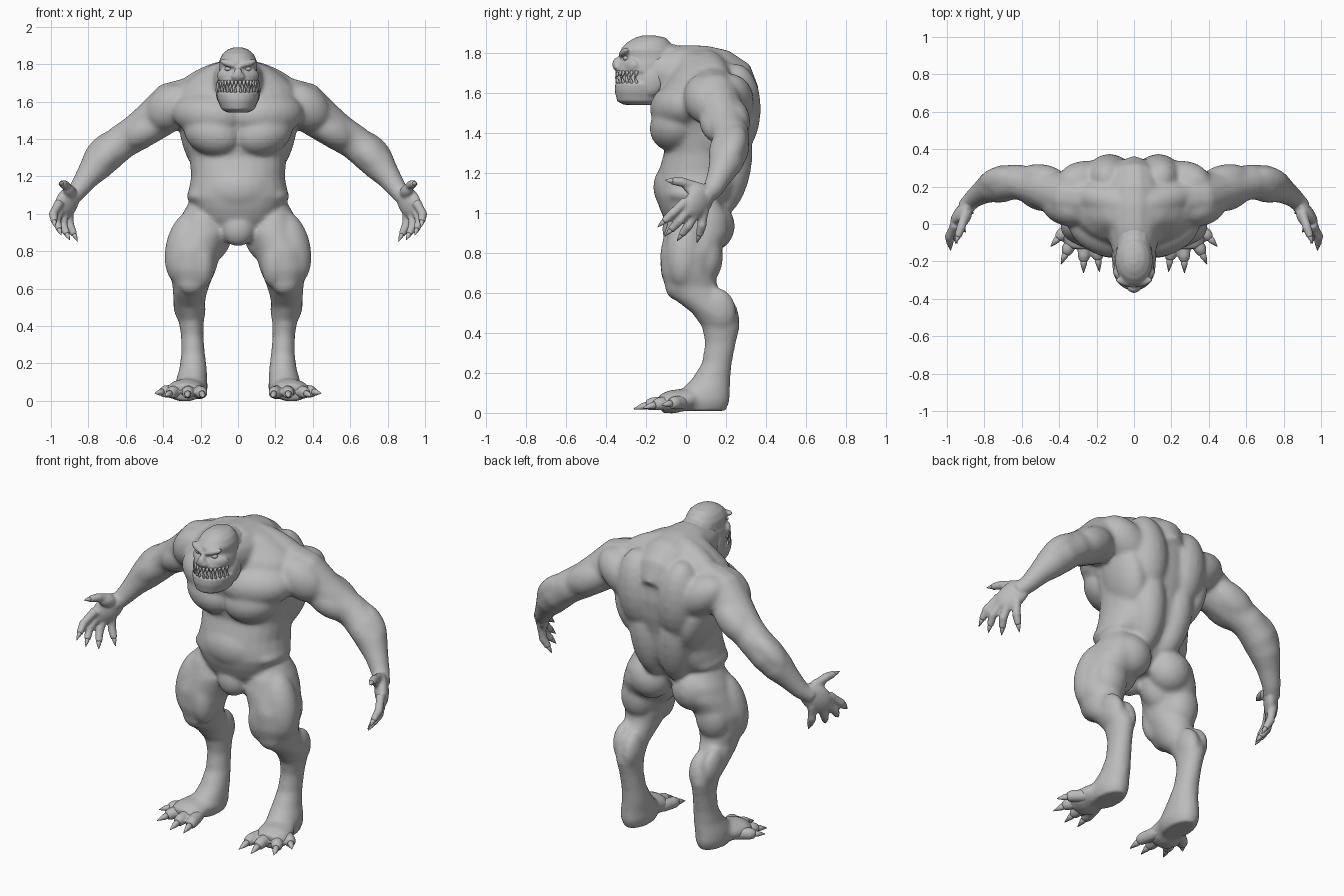
import bpy, bmesh, math
from mathutils import Vector, Matrix

skin = bpy.data.materials.new("grey_skin")
skin.diffuse_color = (0.5, 0.5, 0.5, 1)
SEG = 24


def loft(bm, rings):
    """Closed skin over rings of points."""
    vs = [[bm.verts.new(p) for p in r] for r in rings]
    n = len(vs[0])
    for a, b in zip(vs, vs[1:]):
        for i in range(n):
            bm.faces.new((a[i], a[(i + 1) % n], b[(i + 1) % n], b[i]))
    bm.faces.new(vs[0][::-1])
    bm.faces.new(vs[-1])


def column(bm, rows, p=1.0):
    """Upright body: rows of (z, front y, back y, centre x, half width)."""
    def sp(v):
        return math.copysign(abs(v) ** p, v)
    angs = [2 * math.pi * i / SEG for i in range(SEG)]
    loft(bm, [[(cx + rx * sp(math.cos(t)), (f + b) / 2 + (b - f) / 2 * sp(math.sin(t)), z)
               for t in angs] for z, f, b, cx, rx in rows])


def tube(bm, pts, flat=1.0, seg=14):
    """Limb along points (x, y, z, radius), flattened along its vertical-ish axis."""
    c = [Vector(p[:3]) for p in pts]
    rings = []
    for i, p in enumerate(pts):
        t = (c[min(i + 1, len(c) - 1)] - c[max(i - 1, 0)]).normalized()
        q = t.to_track_quat('Z', 'Y')
        rings.append([c[i] + q @ Vector((p[3] * math.cos(a), p[3] * flat * math.sin(a), 0))
                      for a in (2 * math.pi * k / seg for k in range(seg))])
    loft(bm, rings)


def muscle(bm, centre, radii, along=(0, 0, 1)):
    """Ellipsoid whose third radius lies along a direction."""
    d = Vector(along).normalized()
    if abs(d.z) > 0.85:      # upright: first radius sideways, second front to back
        y = d.cross(Vector((1, 0, 0))).normalized()
        rot = Matrix((y.cross(d), y, d)).transposed()
    else:
        rot = d.to_track_quat('Z', 'Y').to_matrix()
    m = Matrix.Translation(centre) @ rot.to_4x4() @ Matrix.Diagonal((*radii, 1))
    bmesh.ops.create_uvsphere(bm, u_segments=20, v_segments=12, radius=1, matrix=m)


def spike(bm, base, tip, r):
    """Slightly bulging pointed claw or tooth."""
    b, t = Vector(base), Vector(tip)
    m = b.lerp(t, 0.45)
    tube(bm, [(*b, r), (*m, r * 0.8), (*t, r * 0.1)], seg=8)


def finish(name, bm, voxel=None, soften=0):
    me = bpy.data.meshes.new(name)
    bmesh.ops.recalc_face_normals(bm, faces=bm.faces)
    for f in bm.faces:
        f.smooth = True
    bm.to_mesh(me)
    bm.free()
    me.materials.append(skin)
    ob = bpy.data.objects.new(name, me)
    bpy.context.collection.objects.link(ob)
    mir = ob.modifiers.new("mirror", 'MIRROR')
    mir.use_mirror_merge = False
    if voxel:
        r = ob.modifiers.new("fuse", 'REMESH')
        r.mode, r.voxel_size, r.use_smooth_shade = 'VOXEL', voxel, True
        s = ob.modifiers.new("soften", 'SMOOTH')
        s.factor, s.iterations = 0.5, soften
    return ob


# The trunk and limbs are softened more than the head, hands and toes
body, detail, claws = bmesh.new(), bmesh.new(), bmesh.new()

# Torso
column(body, [(0.9, -0.06, 0.12, 0, 0.13), (0.97, -0.11, 0.17, 0, 0.2), (1.03, -0.135, 0.2, 0, 0.235),
              (1.09, -0.15, 0.25, 0, 0.268), (1.14, -0.15, 0.28, 0, 0.262), (1.2, -0.14, 0.295, 0, 0.25),
              (1.3, -0.11, 0.31, 0, 0.26), (1.4, -0.12, 0.335, 0, 0.285), (1.5, -0.14, 0.345, 0, 0.32),
              (1.6, -0.14, 0.335, 0, 0.34), (1.68, -0.1, 0.295, 0, 0.31), (1.74, -0.06, 0.25, 0, 0.24),
              (1.79, -0.04, 0.2, 0, 0.16), (1.815, -0.02, 0.14, 0, 0.09)], 0.9)
muscle(body, (0, -0.03, 1.13), (0.2, 0.135, 0.14))                       # belly
muscle(body, (0, -0.05, 0.92), (0.09, 0.07, 0.095))                      # groin
muscle(body, (0.135, -0.055, 1.43), (0.125, 0.12, 0.16), (1, 0.3, 0.3))  # chest
muscle(body, (0.16, -0.04, 1.53), (0.13, 0.12, 0.2), (1, 0.4, 0.1))      # upper chest
muscle(body, (0.13, 0.24, 1.51), (0.13, 0.135, 0.24), (0.1, 0.05, 1))    # back ridge
muscle(body, (0.09, 0.22, 1.22), (0.1, 0.105, 0.24), (0.1, 0.2, 1))      # lower back
muscle(body, (0.25, 0.22, 1.56), (0.12, 0.115, 0.18), (0.6, 0, 0.4))     # shoulder blade
muscle(body, (0.215, 0.17, 1.39), (0.085, 0.15, 0.2), (0.3, 0, 1))       # flank
muscle(body, (0.2, 0.05, 1.095), (0.075, 0.14, 0.05))                    # waist roll
muscle(body, (0.16, 0.13, 1.705), (0.085, 0.085, 0.22), (0.75, 0.2, -0.35))  # shoulder slope

# Neck
tube(body, [(0, 0.33, 1.58, 0.06), (0, 0.26, 1.63, 0.13), (0, 0.17, 1.665, 0.158), (0, 0.08, 1.685, 0.158),
            (0, -0.03, 1.7, 0.145), (0, -0.12, 1.705, 0.125), (0, -0.2, 1.72, 0.1)])
muscle(body, (0.1, 0.0, 1.68), (0.06, 0.08, 0.17), (0.7, 0.8, -0.15))

# Head with an open mouth band
column(detail, [(1.542, -0.31, -0.14, 0, 0.06), (1.56, -0.345, -0.11, 0, 0.09), (1.61, -0.357, -0.09, 0, 0.11),
                (1.648, -0.355, -0.08, 0, 0.117), (1.66, -0.33, -0.08, 0, 0.102), (1.7, -0.33, -0.08, 0, 0.1),
                (1.708, -0.35, -0.07, 0, 0.11), (1.75, -0.338, -0.05, 0, 0.106), (1.775, -0.318, -0.05, 0, 0.1),
                (1.82, -0.328, -0.06, 0, 0.1), (1.855, -0.295, -0.08, 0, 0.083), (1.878, -0.255, -0.1, 0, 0.056),
                (1.89, -0.215, -0.16, 0, 0.02)], 0.95)
tube(detail, [(0, 0.07, 1.71, 0.1), (0, -0.02, 1.735, 0.1), (0, -0.1, 1.755, 0.098), (0, -0.2, 1.77, 0.09)])
muscle(detail, (0.05, -0.312, 1.803), (0.02, 0.018, 0.055), (1, 0.35, 0.32))  # brow
muscle(detail, (0.075, -0.28, 1.738), (0.022, 0.035, 0.05), (0.7, 0.7, 0.1))  # cheek
muscle(detail, (0, -0.347, 1.745), (0.026, 0.022, 0.035))                     # nose
muscle(detail, (0.02, -0.347, 1.733), (0.016, 0.016, 0.014))                  # nostril
muscle(detail, (0.092, -0.17, 1.66), (0.028, 0.06, 0.075), (0, 0.3, 1))       # jaw hinge

# Arm
tube(body, [(0.26, 0.14, 1.59, 0.14), (0.36, 0.145, 1.575, 0.13), (0.45, 0.175, 1.5, 0.112),
            (0.54, 0.205, 1.435, 0.1), (0.62, 0.225, 1.385, 0.095), (0.7, 0.22, 1.32, 0.098),
            (0.76, 0.2, 1.255, 0.088), (0.81, 0.17, 1.19, 0.066), (0.86, 0.135, 1.12, 0.052),
            (0.9, 0.09, 1.075, 0.046)])
for c, r, d in (((0.36, 0.095, 1.57), (0.105, 0.115, 0.15), (1, 0.3, -0.75)),    # shoulder cap
                ((0.5, 0.15, 1.445), (0.08, 0.08, 0.14), (1, 0.3, -0.6)),        # front upper arm
                ((0.49, 0.24, 1.47), (0.08, 0.09, 0.15), (1, 0.15, -0.6)),       # rear upper arm
                ((0.7, 0.18, 1.315), (0.065, 0.07, 0.14), (0.7, -0.15, -0.7)),   # inner forearm
                ((0.73, 0.235, 1.345), (0.07, 0.065, 0.13), (0.7, -0.2, -0.7)),  # outer forearm
                ((0.78, 0.205, 1.275), (0.05, 0.055, 0.11), (0.5, -0.3, -0.8))):
    muscle(body, c, r, d)

# Palm, fingers and thumb
tube(detail, [(0.83, 0.16, 1.155, 0.045), (0.87, 0.125, 1.11, 0.048), (0.9, 0.09, 1.08, 0.046)])
muscle(detail, (0.915, 0.065, 1.06), (0.04, 0.075, 0.105), (0.55, -0.65, -0.75))
muscle(detail, (0.9, 0.04, 1.12), (0.03, 0.035, 0.06), (0.4, -0.9, 0.3))
fingers = (((0.955, 0.0, 1.06), (0.988, -0.065, 1.0), (0.98, -0.142, 0.93)),
           ((0.95, 0.025, 1.03), (0.97, -0.035, 0.96), (0.945, -0.105, 0.885)),
           ((0.93, 0.055, 1.01), (0.935, 0.01, 0.935), (0.9, -0.045, 0.86)),
           ((0.905, 0.09, 1.02), (0.9, 0.08, 0.94), (0.858, 0.055, 0.852)),
           ((0.9, 0.06, 1.13), (0.925, -0.02, 1.155), (0.955, -0.105, 1.165)))
for a, b, t in fingers:
    a, b, t = Vector(a), Vector(b), Vector(t)
    nail = b.lerp(t, 0.6)
    tube(detail, [(*a, 0.027), (*a.lerp(b, 0.5), 0.024), (*b, 0.025), (*nail, 0.019)], seg=10)
    spike(claws, b.lerp(t, 0.45), t, 0.015)

# Leg
column(body, [(1.05, -0.03, 0.17, 0.2, 0.07), (0.98, -0.085, 0.215, 0.19, 0.118),
              (0.9, -0.11, 0.22, 0.19, 0.15), (0.8, -0.13, 0.17, 0.235, 0.145),
              (0.7, -0.125, 0.14, 0.247, 0.13), (0.63, -0.105, 0.16, 0.25, 0.102),
              (0.57, -0.06, 0.2, 0.258, 0.09), (0.5, 0.03, 0.255, 0.262, 0.082),
              (0.43, 0.08, 0.27, 0.25, 0.068), (0.35, 0.095, 0.25, 0.245, 0.06),
              (0.25, 0.08, 0.23, 0.24, 0.064), (0.17, 0.03, 0.222, 0.24, 0.074),
              (0.11, -0.03, 0.22, 0.248, 0.084), (0.06, -0.06, 0.22, 0.25, 0.088),
              (0.01, -0.03, 0.2, 0.25, 0.07)])
for c, r, d in (((0.14, 0.13, 0.935), (0.125, 0.115, 0.125), (0, 0, 1)),         # buttock
                ((0.28, -0.005, 0.82), (0.108, 0.1, 0.2), (0.22, -0.1, -1)),     # outer thigh
                ((0.192, -0.055, 0.745), (0.068, 0.075, 0.14), (0.05, 0, 1)),    # inner thigh
                ((0.14, 0.04, 0.87), (0.105, 0.1, 0.14), (-0.4, 0, 1)),          # groin side
                ((0.25, 0.1, 0.77), (0.1, 0.085, 0.13), (0, 0.1, 1)),            # rear thigh
                ((0.25, -0.05, 0.635), (0.075, 0.055, 0.07), (0, 0, 1)),         # kneecap
                ((0.295, 0.165, 0.52), (0.052, 0.085, 0.11), (-0.05, 0.3, -1)),  # outer calf
                ((0.225, 0.185, 0.49), (0.052, 0.08, 0.11), (0, 0.3, -1))):      # inner calf
    muscle(body, c, r, d)

# Foot and toes
tube(body, [(0.24, 0.15, 0.065, 0.06), (0.245, 0.06, 0.075, 0.085), (0.27, 0.0, 0.068, 0.095),
            (0.285, -0.07, 0.055, 0.105), (0.29, -0.13, 0.045, 0.08)], 0.58)
toes = (((0.225, -0.03, 0.052), (0.195, -0.16, 0.045), (0.185, -0.255, 0.02)),
        ((0.265, -0.03, 0.055), (0.268, -0.17, 0.045), (0.27, -0.262, 0.02)),
        ((0.29, -0.03, 0.055), (0.355, -0.135, 0.045), (0.39, -0.215, 0.025)),
        ((0.3, 0.01, 0.055), (0.39, -0.06, 0.05), (0.445, -0.12, 0.04)))
for a, b, t in toes:
    a, b, t = Vector(a), Vector(b), Vector(t)
    tube(detail, [(*a, 0.03), (*a.lerp(b, 0.5), 0.036), (*b, 0.034), (*b.lerp(t, 0.3), 0.026)], seg=10)
    spike(claws, b.lerp(t, 0.15), t, 0.02)

finish("body", body, 0.011, 14)
finish("head_hands_toes", detail, 0.008, 4)
finish("claws", claws)

# Teeth along the mouth arc, longer tusks below
teeth = bmesh.new()
for i in range(7):
    a = math.radians(6 + 11.5 * i)
    x, y = 0.104 * math.sin(a), -0.215 - 0.132 * math.cos(a)
    spike(teeth, (x, y + 0.004, 1.712), (x, y - 0.006, 1.675), 0.009)
    big = 0.02 if i in (2, 4) else 0
    spike(teeth, (x + 0.003, y + 0.006, 1.642), (x + 0.004, y - 0.008, 1.685 + big), 0.009)
finish("teeth", teeth)

# Eyes
eyes = bmesh.new()
muscle(eyes, (0.052, -0.3, 1.775), (0.02, 0.016, 0.012))
finish("eyes", eyes)
